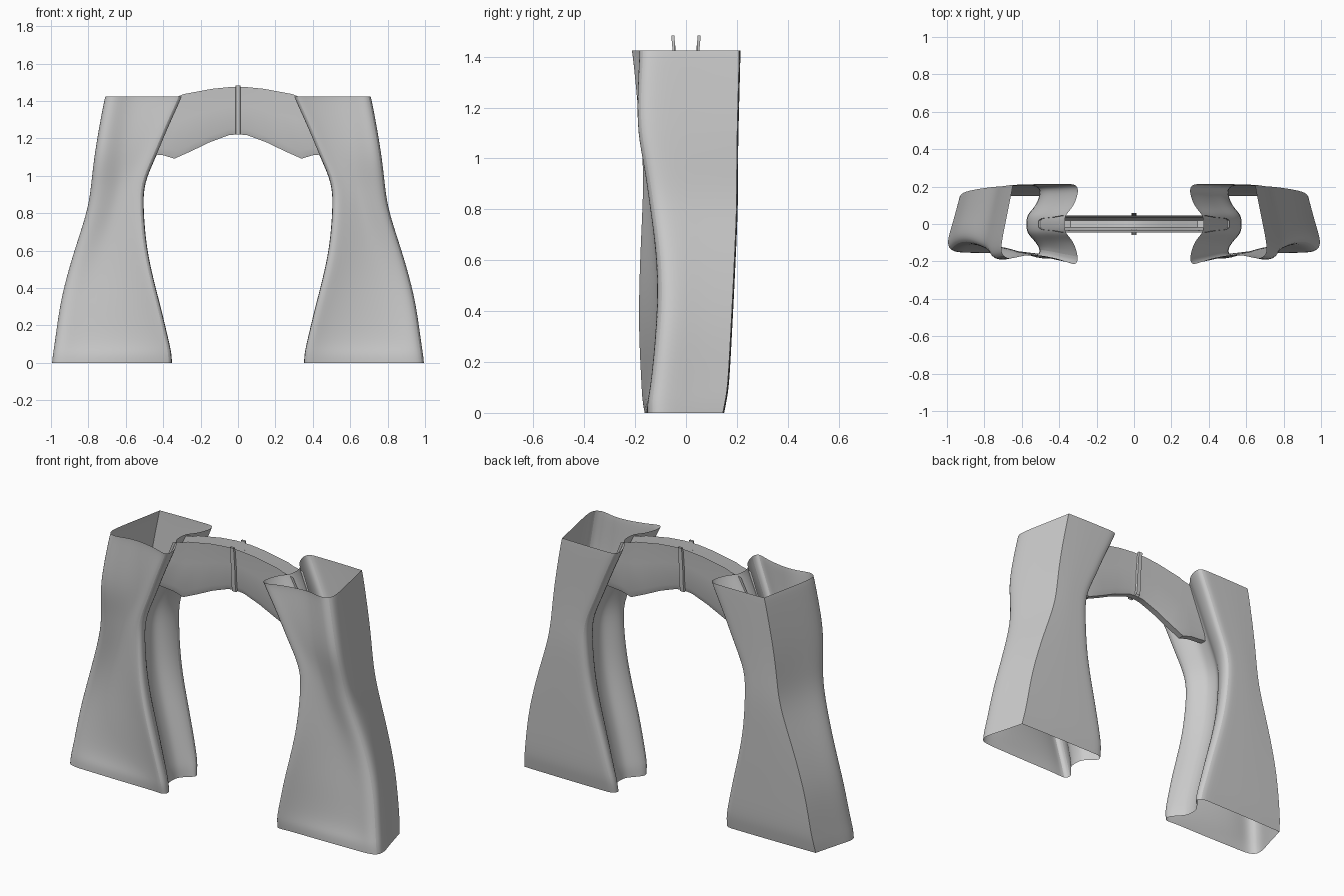
import bpy, bmesh, math

if "Cube" in bpy.data.objects:
    bpy.data.objects.remove(bpy.data.objects["Cube"])


def make_object(name, bm, crease_col=None):
    bmesh.ops.recalc_face_normals(bm, faces=bm.faces)
    mesh = bpy.data.meshes.new(name)
    bm.to_mesh(mesh)
    bm.free()
    obj = bpy.data.objects.new(name, mesh)
    bpy.context.collection.objects.link(obj)
    return obj


def loft(name, rings, closed, crease_index=None):
    bm = bmesh.new()
    crease = bm.edges.layers.float.new("crease_edge")
    rows = [[bm.verts.new(p) for p in ring] for ring in rings]
    n = len(rows[0])
    for a, b in zip(rows, rows[1:]):
        for i in range(n if closed else n - 1):
            j = (i + 1) % n
            bm.faces.new((a[i], a[j], b[j], b[i]))
        if crease_index is not None:
            bm.edges.get((a[crease_index], b[crease_index]))[crease] = 1.0
    return make_object(name, bm)


def add_mirror(obj):
    m = obj.modifiers.new("Mirror", 'MIRROR')
    m.use_axis[0] = True
    m.use_clip = True


def smooth(obj, angle=40):
    bpy.ops.object.select_all(action='DESELECT')
    obj.select_set(True)
    bpy.context.view_layer.objects.active = obj
    bpy.ops.object.shade_smooth_by_angle(angle=math.radians(angle))


# Legs: z, inner x, outer x, front inner y, front outer y, back y, front dish
levels = [
    (0.00, 0.35, 1.00, -0.165, -0.15, 0.150, 0.000),
    (0.05, 0.352, 0.995, -0.175, -0.15, 0.160, 0.005),
    (0.11, 0.365, 0.985, -0.18, -0.14, 0.170, 0.020),
    (0.30, 0.41, 0.96, -0.19, -0.12, 0.180, 0.020),
    (0.45, 0.45, 0.925, -0.19, -0.11, 0.188, 0.020),
    (0.62, 0.487, 0.875, -0.185, -0.115, 0.196, 0.020),
    (0.82, 0.503, 0.807, -0.175, -0.145, 0.205, 0.020),
    (0.96, 0.502, 0.79, -0.172, -0.165, 0.204, 0.020),
    (1.10, 0.435, 0.775, -0.185, -0.195, 0.206, 0.025),
    (1.25, 0.375, 0.75, -0.20, -0.195, 0.210, 0.030),
    (1.40, 0.305, 0.722, -0.215, -0.187, 0.214, 0.035),
    (1.425, 0.297, 0.715, -0.22, -0.187, 0.214, 0.035),
]


def leg_ring(z, xi, xo, fi, fo, b, d):
    w = xo - xi
    return [(x, y, z) for x, y in (
        # front inner ridge
        (xi - 0.003, fi + 0.035), (xi + 0.015, fi - 0.004), (xi + 0.07, fi + 0.008 + d * 0.4),
        # dished front
        (xi + w * 0.4, fi * 0.6 + fo * 0.4 + d), (xo - 0.14, fi * 0.25 + fo * 0.75 + d),
        # rounded outer front corner
        (xo - 0.06, fo - 0.003), (xo - 0.012, fo + 0.012), (xo, fo + 0.06),
        # outer side and sharp back corner
        (xo - 0.03, (fo + b) / 2), (xo - 0.068, b - 0.005),
        # back
        (xi + w * 0.5, b), (xi + 0.07, b), (xi + 0.01, b),
        (xi - 0.003, b - 0.04),
        # inner groove
        (xi + 0.025, 0.095), (xi + 0.06, 0.06), (xi + 0.075, 0.03),
        (xi + 0.075, -0.03), (xi + 0.06, -0.06), (xi + 0.025, -0.095))]


legs = loft("legs", [leg_ring(*l) for l in levels], True, 9)
add_mirror(legs)
sub = legs.modifiers.new("Subdivision", 'SUBSURF')
sub.levels = sub.render_levels = 2
smooth(legs)

# Arched connecting strap, open at the top: top x, top z, bottom x, bottom z
strap_path = [
    (0.00, 1.475, 0.00, 1.222), (0.05, 1.474, 0.05, 1.217),
    (0.14, 1.465, 0.15, 1.180), (0.22, 1.450, 0.25, 1.132),
    (0.29, 1.437, 0.34, 1.092), (0.32, 1.425, 0.40, 1.110),
    (0.385, 1.41, 0.51, 1.120)]


def strap_ring(tx, tz, bx, bz):
    ring = []
    for t, y in ((1, -0.046), (0.6, -0.036), (0.12, -0.03), (0, -0.018)):
        ring.append((bx + (tx - bx) * t, y, bz + (tz - bz) * t))
    return ring + [(x, -y, z) for x, y, z in reversed(ring)]


strap = loft("arch_strap", [strap_ring(*s) for s in strap_path], False)
add_mirror(strap)
smooth(strap)

# Narrow centre ribs on the front and back of the strap
for name, s in (("front_rib", -1), ("back_rib", 1)):
    rings = [[(-0.014, s * (y - 0.012), z), (-0.012, s * y, z),
              (0.012, s * y, z), (0.014, s * (y - 0.012), z)]
             for z, y in ((1.222, 0.036), (1.26, 0.042), (1.375, 0.048), (1.484, 0.058))]
    smooth(loft(name, rings, True))
